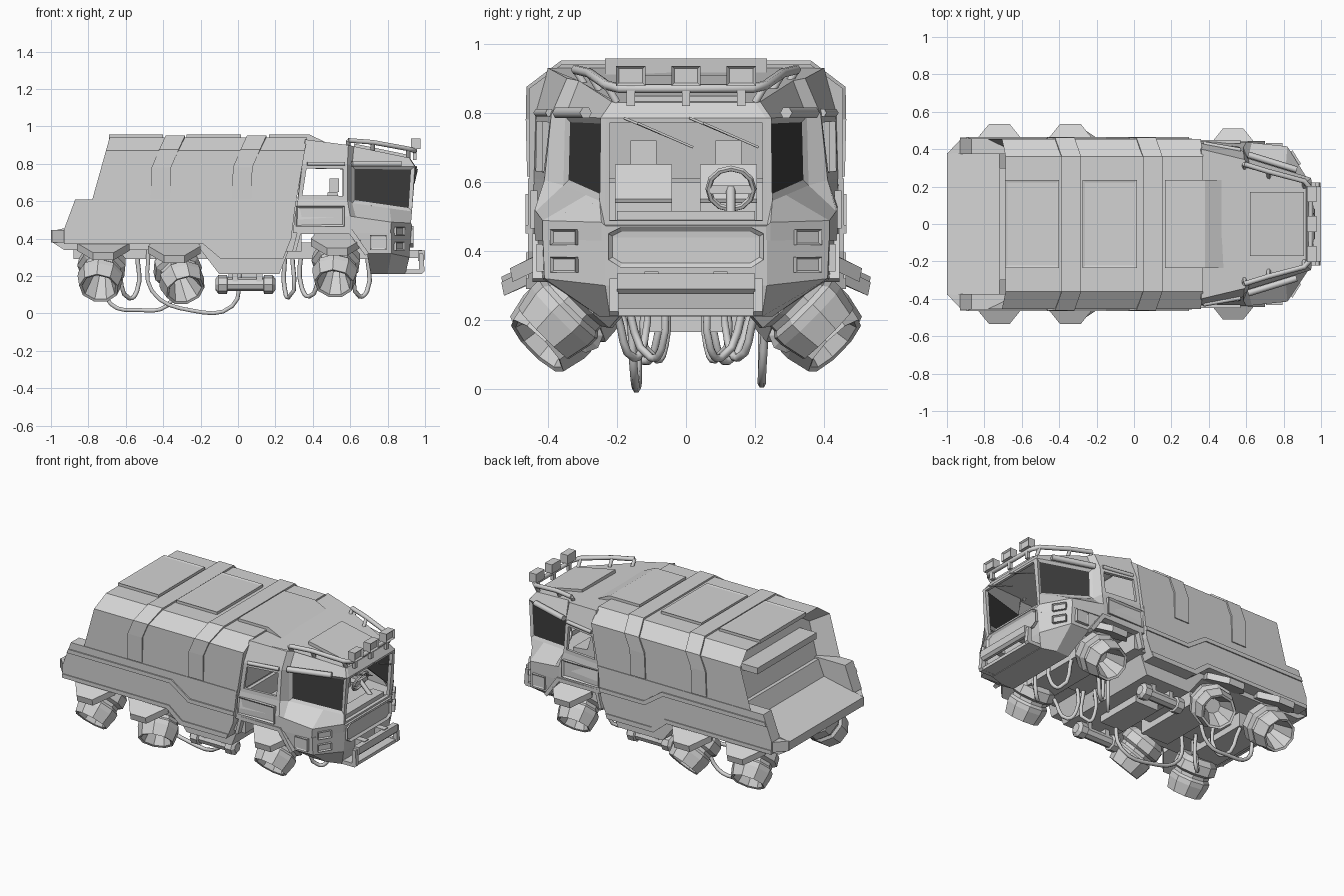
import bpy, bmesh, math
from mathutils import Vector, Matrix

if "Cube" in bpy.data.objects:
    bpy.data.objects.remove(bpy.data.objects["Cube"])


def material(name, value):
    m = bpy.data.materials.new(name)
    m.use_nodes = True
    colour = (value, value, value, 1)
    m.diffuse_color = colour
    m.node_tree.nodes["Principled BSDF"].inputs["Base Color"].default_value = colour
    return m


BODY = material("body grey", 0.65)
GLASS = material("dark glass", 0.05)


def finish(name, bm, mirror=False, solid=0, mats=(BODY,)):
    me = bpy.data.meshes.new(name)
    bm.to_mesh(me)
    bm.free()
    for m in mats:
        me.materials.append(m)
    ob = bpy.data.objects.new(name, me)
    bpy.context.collection.objects.link(ob)
    if solid:
        mod = ob.modifiers.new("thickness", 'SOLIDIFY')
        mod.thickness = solid
    if mirror:
        mod = ob.modifiers.new("mirror", 'MIRROR')
        mod.use_axis = (False, True, False)
    return ob


def loft_bm(rings, wrap=True, caps=(True, True)):
    """Bridge rings of points; side faces come first, then the caps."""
    bm = bmesh.new()
    rows = [[bm.verts.new(p) for p in r] for r in rings]
    n = len(rows[0])
    faces = []
    for a, b in zip(rows, rows[1:]):
        for i in range(n if wrap else n - 1):
            j = (i + 1) % n
            faces.append(bm.faces.new((a[i], a[j], b[j], b[i])))
    for row, cap in ((rows[0], caps[0]), (rows[-1], caps[1])):
        if cap:
            faces.append(bm.faces.new(row))
    bmesh.ops.recalc_face_normals(bm, faces=bm.faces[:])
    return bm, faces


def both(half):
    return half + [(x, -y, z) for x, y, z in reversed(half)]


def prism(name, pts, y0, y1, mirror=False):
    bm, _ = loft_bm([[(x, y, z) for x, z in pts] for y in (y0, y1)])
    return finish(name, bm, mirror)


def box(name, x0, x1, y0, y1, z0, z1, mirror=False):
    return prism(name, [(x0, z0), (x1, z0), (x1, z1), (x0, z1)], y0, y1, mirror)


def panel(name, loc, w, h, d, turn=0, rake=0, mirror=False, rim=0.012, sink=0.01):
    """Box facing -y with a sunken front, then turned into place."""
    bm = bmesh.new()
    bmesh.ops.create_cube(bm, size=1, matrix=Matrix.Diagonal((w, d, h, 1)))
    bm.normal_update()
    front = [f for f in bm.faces if f.normal.y < -0.9]
    bmesh.ops.inset_individual(bm, faces=front, thickness=rim, depth=-sink)
    bm.transform(Matrix.Translation(loc) @ Matrix.Rotation(math.radians(turn), 4, 'Z')
                 @ Matrix.Rotation(math.radians(rake), 4, 'X'))
    return finish(name, bm, mirror)


def lathe(name, base, axis, profile, n, mirror=True):
    q = Vector(axis).to_track_quat('Z', 'X')
    rings = []
    for t, r in profile:
        ring = [Vector((r * math.cos(k * math.tau / n), r * math.sin(k * math.tau / n), t)) for k in range(n)]
        rings.append([Vector(base) + q @ p for p in ring])
    return finish(name, loft_bm(rings)[0], mirror)


def tube(name, pts, r, sides=(1, -1), smooth=True):
    for s in sides:
        cu = bpy.data.curves.new(name, 'CURVE')
        cu.dimensions = '3D'
        cu.bevel_depth, cu.bevel_resolution, cu.resolution_u = r, 1, 4
        cu.use_fill_caps = True
        sp = cu.splines.new('BEZIER')
        sp.bezier_points.add(len(pts) - 1)
        for b, (x, y, z) in zip(sp.bezier_points, pts):
            b.co = (x, y * s, z)
            b.handle_left_type = b.handle_right_type = 'AUTO' if smooth else 'VECTOR'
        cu.materials.append(BODY)
        bpy.context.collection.objects.link(bpy.data.objects.new(name, cu))


# Cargo shell with slanted ends and a sunken rear opening
section = [(0.453, 0.45), (0.453, 0.60), (0.455, 0.87), (0.36, 0.94)]
ends = [both([(x - (0.945 - z) * k, y, z) for y, z in section]) for x, k in ((-0.685, 0.28), (0.37, 0.17))]
bm, faces = loft_bm(ends)
bmesh.ops.inset_individual(bm, faces=[faces[-2]], thickness=0.06, depth=-0.12)
finish("cargo_shell", bm)
box("rear_shelf_bar", -0.72, -0.6, -0.3, 0.3, 0.77, 0.81)

# Straps wrapped over the shell
strap = [(-0.08, 0.46, 0.615), (-0.075, 0.464, 0.78), (-0.035, 0.462, 0.875), (0, 0.362, 0.951)]
for cx in (-0.335, 0.1):
    rings = [both([(cx + x + w, y, z) for x, y, z in strap]) for w in (-0.052, 0.052)]
    finish("shell_strap", loft_bm(rings, False, (False, False))[0], solid=0.022)

# Raised roof panels
for cx, w in ((-0.545, 0.29), (-0.13, 0.29)):
    panel("roof_panel", (cx, 0, 0.945), w, 0.47, 0.024, rake=-90, rim=0.02, sink=0.004)
prism("front_roof_panel", [(0.165, 0.93), (0.165, 0.957), (0.38, 0.957), (0.48, 0.91), (0.38, 0.88)], -0.235, 0.235)

# Lower hull: side walls, centre body with rear deck, trims
prism("hull_side", [(-0.93, 0.45), (-0.87, 0.61), (0.31, 0.61), (0.285, 0.40), (0.24, 0.29), (-0.08, 0.29),
                    (-0.18, 0.37), (-0.93, 0.37)], 0.375, 0.457, True)
prism("hull_centre", [(-1, 0.44), (-1, 0.385), (-0.93, 0.34), (-0.2, 0.34), (-0.1, 0.21), (0.22, 0.21),
                      (0.28, 0.36), (0.28, 0.6), (-0.68, 0.6), (-0.72, 0.5)], -0.38, 0.38)
corner = [(-1, 0.375), (-0.925, 0.455), (-0.925, 0.375)]
finish("rear_corner", loft_bm([[(x, y, z) for x, y in corner] for z in (0.38, 0.445)])[0], True)
prism("side_trim", [(-0.885, 0.565), (-0.15, 0.565), (-0.02, 0.475), (0.295, 0.475), (0.29, 0.45),
                    (-0.03, 0.45), (-0.16, 0.54), (-0.895, 0.54)], 0.45, 0.465, True)
prism("lower_trim", [(-0.93, 0.395), (-0.17, 0.395), (-0.075, 0.32), (0.25, 0.32), (0.24, 0.29),
                     (-0.09, 0.29), (-0.185, 0.37), (-0.93, 0.37)], 0.44, 0.463, True)
box("keel", -0.05, 0.12, -0.16, 0.16, 0.165, 0.25)
box("chassis_spine", -0.88, 0.75, -0.14, 0.14, 0.29, 0.38)
for cx in (-0.72, -0.34, 0.53):
    box("thruster_mount", cx - 0.1, cx + 0.1, -0.22, 0.22, 0.25, 0.42)

# Cab upper part: rear side, pillar, corner glass, front pillar and windscreen
roof = [(0.36, 0.40, 0.93), (0.59, 0.345, 0.90), (0.62, 0.31, 0.893), (0.915, 0.215, 0.832), (0.92, 0.20, 0.83)]
eave = [(0.345, 0.435, 0.80), (0.585, 0.39, 0.795), (0.61, 0.35, 0.79), (0.945, 0.247, 0.785), (0.95, 0.232, 0.785)]
sill = [(0.32, 0.44, 0.61), (0.585, 0.41, 0.605), (0.61, 0.355, 0.59), (0.93, 0.25, 0.545), (0.92, 0.235, 0.475)]
bm, faces = loft_bm([both(r) for r in (roof, eave, sill)], False, (True, False))
row = faces[9:18]
doors, panes, screen = [row[0], row[8]], [row[2], row[6]], [row[4]]
bmesh.ops.inset_individual(bm, faces=doors, thickness=0.033)
bmesh.ops.inset_individual(bm, faces=screen, thickness=0.018)
bmesh.ops.inset_individual(bm, faces=panes, thickness=0.024, depth=-0.01)
for f in panes:
    f.material_index = 1
bmesh.ops.delete(bm, geom=doors + screen, context='FACES')
finish("cab_upper", bm, solid=0.02, mats=(BODY, GLASS))
prism("cab_roof_hatch", [(0.62, 0.885), (0.62, 0.908), (0.91, 0.848), (0.91, 0.825)], -0.17, 0.17)

# Cab lower body with sloped shoulder, and nose
shoulder = sill[:3] + [(0.81, 0.289, 0.562)] + sill[3:]
belt = [(0.30, 0.445, 0.50), (0.60, 0.438, 0.52), (0.63, 0.435, 0.515), (0.82, 0.415, 0.488),
        (0.925, 0.245, 0.483), (0.93, 0.232, 0.472)]
skirt = [(x - 0.005, y, 0.43) for x, y, z in belt]
finish("cab_lower", loft_bm([both(r) for r in (shoulder, belt, skirt)], caps=(False, True))[0])
nose = [[(0.61, 0.43, 0.431), (0.82, 0.414, 0.431), (0.925, 0.234, 0.431)],
        [(0.69, 0.415, 0.32), (0.82, 0.41, 0.32), (0.916, 0.234, 0.30)],
        [(0.71, 0.25, 0.21), (0.80, 0.25, 0.21), (0.895, 0.22, 0.21)]]
finish("cab_nose", loft_bm([both(r) for r in nose])[0])
box("cab_floor", 0.29, 0.9, -0.23, 0.23, 0.46, 0.485)
box("cab_rear_link", 0.25, 0.34, -0.41, 0.41, 0.33, 0.6)
prism("arch_trim", [(0.29, 0.33), (0.32, 0.45), (0.61, 0.45), (0.70, 0.32), (0.68, 0.31),
                    (0.595, 0.425), (0.335, 0.425), (0.31, 0.33)], 0.40, 0.445, True)
panel("door_panel", (0.44, -0.44, 0.52), 0.26, 0.11, 0.02, mirror=True, rim=0.015)
panel("side_step", (0.75, -0.418, 0.38), 0.09, 0.08, 0.03, mirror=True, sink=0.004)
for z in (0.44, 0.36):
    panel("headlight", (0.862, -0.352, z), 0.085, 0.045, 0.02, turn=58, mirror=True, rim=0.008)

# Grille frame and bumper
grille = [(0.19, 0.352), (0.225, 0.375), (0.225, 0.45), (0.19, 0.468)]
outline = grille + [(-y, z) for y, z in reversed(grille)]
bm, faces = loft_bm([[(x, y, z) for y, z in outline] for x in (0.9, 0.938)])
bmesh.ops.inset_individual(bm, faces=[faces[-1]], thickness=0.014, depth=-0.012)
finish("grille", bm)
prism("bumper_bar", [(0.962, 0.28), (0.985, 0.275), (1, 0.29), (1, 0.335), (0.965, 0.335)], -0.2, 0.2)
prism("bumper_arm", [(0.88, 0.212), (0.985, 0.212), (0.998, 0.225), (0.99, 0.32), (0.968, 0.32), (0.968, 0.235),
                     (0.88, 0.235)], 0.195, 0.222, True)
box("bumper_lip", 0.89, 0.985, -0.2, 0.2, 0.213, 0.233)
for y in (-0.1, 0.1):
    box("bumper_clamp", 0.91, 0.985, y - 0.02, y + 0.02, 0.295, 0.34)

# Roof rack, lamps, visors, wipers
rail = [(0.59, 0.32, 0.925), (0.72, 0.28, 0.915), (0.91, 0.23, 0.88), (0.945, 0.19, 0.87), (0.945, 0, 0.87)]
tube("roof_rail", rail, 0.014, smooth=False)
for x, y, z in rail[:3]:
    tube("rail_post", [(x, y, z), (x, y - 0.03, z - 0.05)], 0.012, smooth=False)
for y in (-0.16, 0, 0.16):
    panel("roof_lamp", (0.95, y, 0.907), 0.085, 0.058, 0.05, turn=90)
    box("lamp_stalk", 0.935, 0.955, y - 0.012, y + 0.012, 0.82, 0.89)
tube("corner_visor", [(0.61, 0.37, 0.80), (0.87, 0.29, 0.80)], 0.018, smooth=False)
tube("door_visor", [(0.37, 0.43, 0.80), (0.57, 0.395, 0.80)], 0.012, smooth=False)
for y in (-0.18, 0.01):
    tube("wiper_arm", [(0.953, y, 0.785), (0.945, y + 0.13, 0.73)], 0.004, (1,), False)
    tube("wiper_blade", [(0.958, y + 0.04, 0.77), (0.942, y + 0.2, 0.70)], 0.004, (1,), False)

# Cab interior
seat = [(0.47, 0.48), (0.66, 0.48), (0.66, 0.54), (0.56, 0.55), (0.53, 0.65), (0.48, 0.65)]
prism("seat", seat, 0.04, 0.205, True)
box("headrest", 0.49, 0.54, 0.085, 0.16, 0.65, 0.72, True)
box("dashboard", 0.82, 0.9, -0.2, 0.2, 0.47, 0.515)
bpy.ops.mesh.primitive_torus_add(major_segments=12, minor_segments=6, major_radius=0.065, minor_radius=0.009,
                                 location=(0.78, 0.13, 0.58), rotation=(0, math.radians(-65), 0))
wheel = bpy.context.object
wheel.name = "steering_wheel"
wheel.data.materials.append(BODY)
box("wheel_spoke", 0.772, 0.788, 0.07, 0.19, 0.565, 0.59)
tube("steering_column", [(0.78, 0.13, 0.58), (0.87, 0.13, 0.49)], 0.014, (1,), False)

# Thrusters with hoods
nozzle = [(0, 0.1), (0.03, 0.128), (0.085, 0.132), (0.10, 0.108), (0.12, 0.108), (0.135, 0.122),
          (0.165, 0.122), (0.235, 0.106), (0.23, 0.092), (0.1, 0.045)]
for cx, lean, y, z in ((-0.72, -0.1, 0.27, 0.30), (-0.34, 0.25, 0.27, 0.285), (0.53, -0.07, 0.245, 0.325)):
    lathe("thruster", (cx, y, z), (lean, 0.7, -0.7), nozzle, 9)
    half = [(0.11, 0.34, z + 0.11), (0.14, y + 0.16, z + 0.075), (0.055, y + 0.265, z + 0.025)]
    hood = [(cx + x, y, z) for x, y, z in half] + [(cx - x, y, z) for x, y, z in reversed(half)]
    hood_low = [(x, y - 0.008, z - 0.04) for x, y, z in hood]
    finish("thruster_hood", loft_bm([hood, hood_low])[0], True)

# Side tanks
lathe("tank", (-0.12, 0.29, 0.155), (1, 0, 0), [(0, 0.03), (0.015, 0.05), (0.06, 0.05), (0.065, 0.036),
      (0.255, 0.036), (0.26, 0.05), (0.305, 0.05), (0.32, 0.03)], 8)
for x in (-0.03, 0.1):
    box("tank_bracket", x, x + 0.03, 0.26, 0.32, 0.16, 0.24, True)

# Hanging hoses
tube("belly_hose", [(0.25, 0.06, 0.3), (0.25, 0.06, 0.13), (0.27, 0.085, 0.085), (0.29, 0.11, 0.35)], 0.012)
tube("front_hose", [(0.34, 0.12, 0.36), (0.34, 0.12, 0.14), (0.38, 0.15, 0.09), (0.44, 0.2, 0.22)], 0.012)
tube("nose_hose", [(0.69, 0.07, 0.33), (0.69, 0.07, 0.12), (0.65, 0.1, 0.09), (0.62, 0.18, 0.28)], 0.012)
tube("rear_hose", [(-0.54, 0.08, 0.33), (-0.54, 0.09, 0.12), (-0.58, 0.12, 0.08), (-0.64, 0.2, 0.25)], 0.012)
tube("long_hose", [(-0.48, 0.14, 0.34), (-0.46, 0.14, 0.12), (-0.25, 0.14, 0.016), (-0.03, 0.15, 0.04),
                   (0.01, 0.16, 0.22)], 0.012, (-1,))
tube("thruster_hose", [(-0.72, 0.22, 0.2), (-0.68, 0.22, 0.05), (-0.53, 0.22, 0.018), (-0.38, 0.22, 0.04),
                       (-0.3, 0.23, 0.2)], 0.012, (1,))
